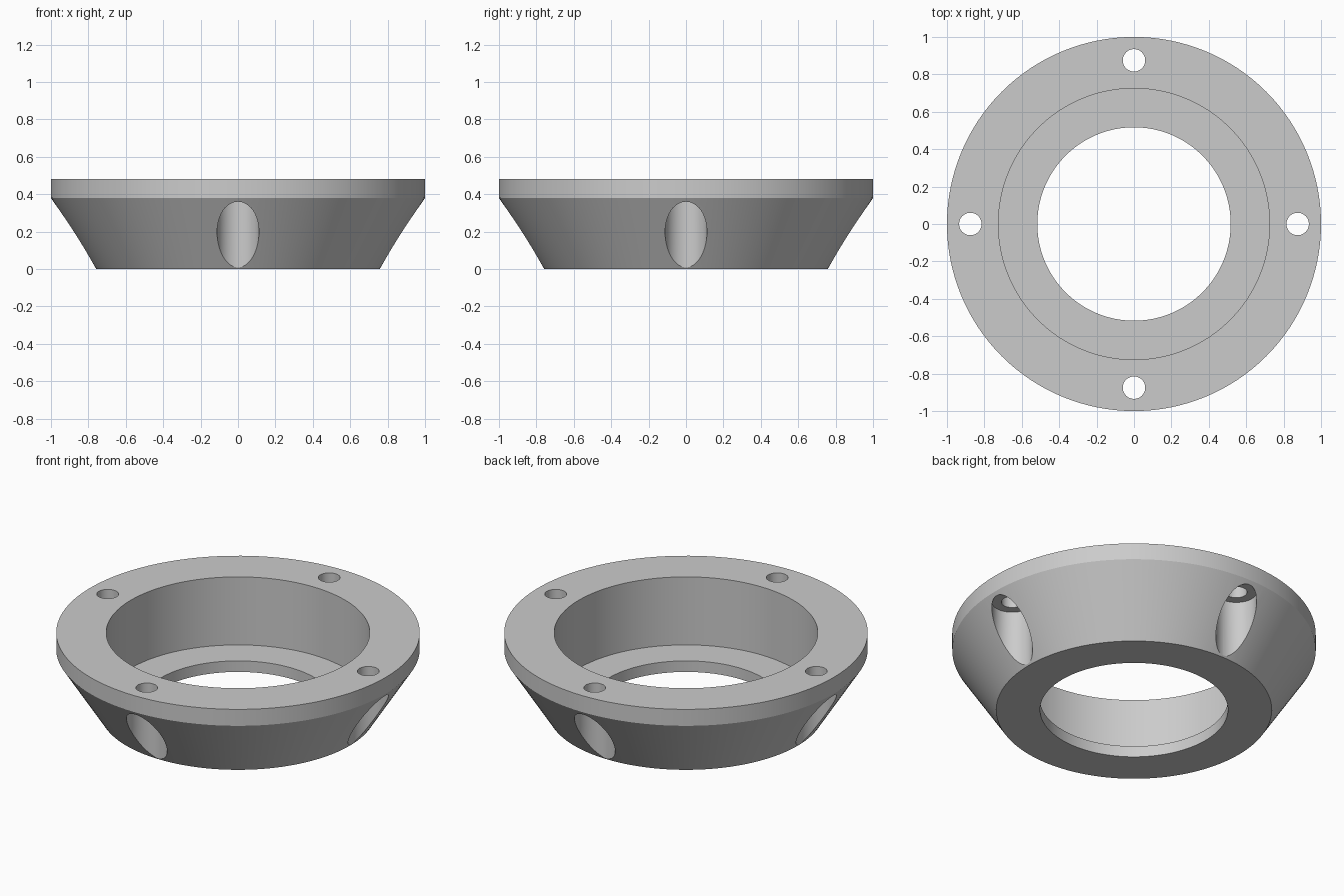
import bpy
import bmesh
import math
from math import cos, sin, tau

if "Cube" in bpy.data.objects:
    bpy.data.objects.remove(bpy.data.objects["Cube"], do_unlink=True)

SEGMENTS = 128
HEIGHT = 0.48
BOLT_CIRCLE = 0.875

# Single grey material
grey = bpy.data.materials.new("plain grey")
grey.use_nodes = True
colour = (0.6, 0.6, 0.6, 1)
grey.diffuse_color = colour
grey.node_tree.nodes["Principled BSDF"].inputs["Base Color"].default_value = colour


def add_object(name, bm):
    bmesh.ops.recalc_face_normals(bm, faces=bm.faces[:])
    mesh = bpy.data.meshes.new(name)
    bm.to_mesh(mesh)
    bm.free()
    mesh.materials.append(grey)
    obj = bpy.data.objects.new(name, mesh)
    bpy.context.scene.collection.objects.link(obj)
    return obj


def lathe_ring(name, profile):
    """Turn a closed (radius, height) profile around the z axis."""
    bm = bmesh.new()
    rings = [[bm.verts.new((r * cos(tau * i / SEGMENTS), r * sin(tau * i / SEGMENTS), z))
              for i in range(SEGMENTS)] for r, z in profile]
    for k, low in enumerate(rings):
        high = rings[(k + 1) % len(rings)]
        for i in range(SEGMENTS):
            j = (i + 1) % SEGMENTS
            bm.faces.new((low[i], low[j], high[j], high[i]))
    return add_object(name, bm)


def cylinder(name, radius, bottom, top, x, y):
    bm = bmesh.new()
    bmesh.ops.create_cone(bm, cap_ends=True, segments=48, radius1=radius,
                          radius2=radius, depth=top - bottom)
    bmesh.ops.translate(bm, verts=bm.verts[:], vec=(x, y, (top + bottom) / 2))
    return add_object(name, bm)


# Flanged body with tapered flank, wide bore and inner floor lip
flange = lathe_ring("flanged_ring", [
    (0.758, 0), (1, 0.38), (1, HEIGHT), (0.725, HEIGHT),
    (0.725, 0.067), (0.517, 0.067), (0.517, 0)])

# Four bolt holes, each with a screw head pocket open to the flank
cutters = []
for n in range(4):
    x, y = BOLT_CIRCLE * cos(tau * n / 4), BOLT_CIRCLE * sin(tau * n / 4)
    cutters.append(cylinder("screw_pocket_cutter", 0.112, -0.1, 0.36, x, y))
    cutters.append(cylinder("bolt_hole_cutter", 0.06, 0.2, 0.6, x, y))

for cutter in cutters:
    cutter.hide_render = True
    cut = flange.modifiers.new(cutter.name, "BOOLEAN")
    cut.operation = "DIFFERENCE"
    cut.solver = "EXACT"
    cut.object = cutter

# Apply the cuts and drop the helpers
bpy.context.view_layer.update()
evaluated = flange.evaluated_get(bpy.context.evaluated_depsgraph_get())
finished = bpy.data.meshes.new_from_object(evaluated)
flange.modifiers.clear()
flange.data = finished
for cutter in cutters:
    bpy.data.objects.remove(cutter, do_unlink=True)

# Smooth curved walls, keep machined edges crisp
bpy.ops.object.select_all(action="DESELECT")
flange.select_set(True)
bpy.context.view_layer.objects.active = flange
bpy.ops.object.shade_smooth_by_angle(angle=math.radians(25))
